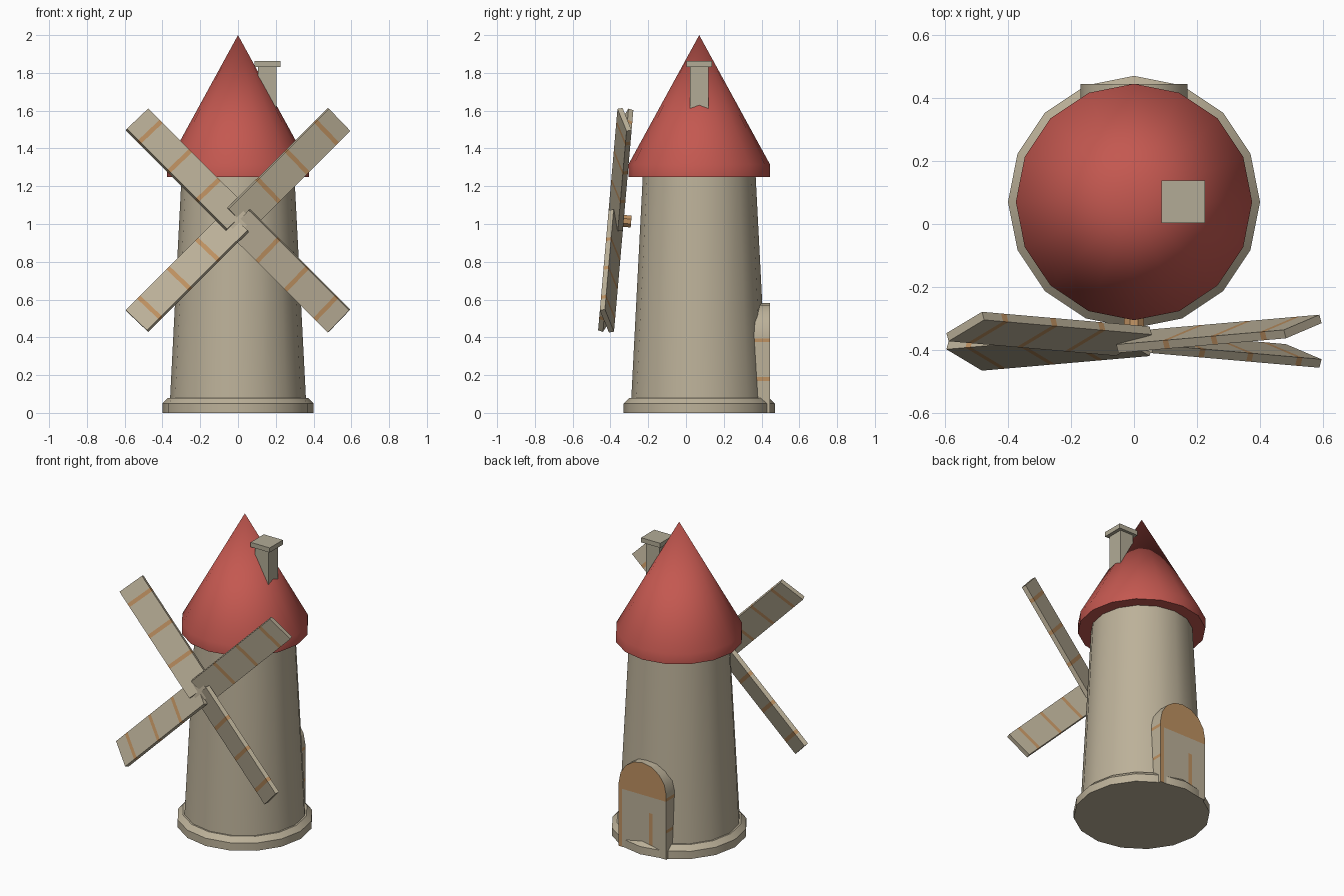
import bpy, bmesh, math
from mathutils import Matrix, Vector

if "Cube" in bpy.data.objects:
    bpy.data.objects.remove(bpy.data.objects["Cube"])

AXIS_Y = 0.07          # tower axis
SIDES = 16


def material(name, r, g, b):
    lin = lambda c: ((c / 255 + 0.055) / 1.055) ** 2.4
    m = bpy.data.materials.new(name)
    m.diffuse_color = (lin(r), lin(g), lin(b), 1)
    m.use_nodes = True
    m.node_tree.nodes["Principled BSDF"].inputs["Base Color"].default_value = m.diffuse_color
    return m


STONE = material("pale stone", 188, 177, 153)
GREY = material("grey stone", 178, 171, 150)
RED = material("red roof", 196, 88, 80)
BROWN = material("worn wood", 190, 145, 97)


def finish(name, bm, mats, smooth=True):
    bmesh.ops.recalc_face_normals(bm, faces=bm.faces)
    me = bpy.data.meshes.new(name)
    bm.to_mesh(me)
    bm.free()
    for m in mats:
        me.materials.append(m)
    ob = bpy.data.objects.new(name, me)
    bpy.context.collection.objects.link(ob)
    if smooth:
        bpy.ops.object.select_all(action='DESELECT')
        ob.select_set(True)
        bpy.context.view_layer.objects.active = ob
        bpy.ops.object.shade_smooth_by_angle(angle=math.radians(30))
    return ob


def lathe(name, profile, mat):
    bm = bmesh.new()
    vs = [bm.verts.new((r, 0, z)) for r, z in profile]
    es = [bm.edges.new(p) for p in zip(vs, vs[1:])]
    bmesh.ops.spin(bm, geom=vs + es, cent=(0, 0, 0), axis=(0, 0, 1),
                   angle=math.tau, steps=SIDES)
    bmesh.ops.remove_doubles(bm, verts=bm.verts, dist=0.0005)
    bmesh.ops.translate(bm, verts=bm.verts, vec=(0, AXIS_Y, 0))
    return finish(name, bm, [mat])


def box_bm(lo, hi):
    bm = bmesh.new()
    lo, hi = Vector(lo), Vector(hi)
    bmesh.ops.create_cube(bm, size=1, matrix=Matrix.Translation((lo + hi) / 2)
                          @ Matrix.Diagonal((*(hi - lo), 1)))
    return bm


def cut(bm, axis, value):
    n = Vector((0, 0, 0))
    n[axis] = 1
    bmesh.ops.bisect_plane(bm, geom=bm.verts[:] + bm.edges[:] + bm.faces[:],
                           plane_co=n * value, plane_no=n, dist=1e-5)


# Tower and roof
lathe("tower_base", [(0, 0), (0.4, 0), (0.4, 0.05), (0.37, 0.08), (0, 0.08)], STONE)
lathe("tower_wall", [(0, 0.07), (0.36, 0.07), (0.298, 1.27), (0, 1.27)], STONE)
lathe("roof", [(0, 1.25), (0.375, 1.25), (0.375, 1.315), (0, 2.0)], RED)

# Chimney
finish("chimney", box_bm((0.107, 0.02, 1.4), (0.203, 0.12, 1.835)), [GREY], False)
finish("chimney_cap", box_bm((0.088, 0.003, 1.832), (0.225, 0.138, 1.862)), [GREY], False)

# Arched back door with worn patches
W, SPRING = 0.17, 0.413
outline = [(W, 0), *[(W * math.cos(math.pi * i / 8), SPRING + W * math.sin(math.pi * i / 8))
                     for i in range(9)], (-W, 0)]
bm = bmesh.new()
f = bm.faces.new([bm.verts.new((x, 0.3, z)) for x, z in outline])
ext = bmesh.ops.extrude_face_region(bm, geom=[f])["geom"]
bmesh.ops.translate(bm, verts=[v for v in ext if isinstance(v, bmesh.types.BMVert)],
                    vec=(0, 0.145, 0))
for x in (0.145, -0.045, -0.07):
    cut(bm, 0, x)
for z in (0.03, 0.17, 0.19, 0.27, 0.375, 0.395):
    cut(bm, 2, z)
bmesh.ops.recalc_face_normals(bm, faces=bm.faces)
for f in bm.faces:
    c = f.calc_center_median()
    if f.normal.y > 0.9:
        f.material_index = int(c.z > 0.375 or c.x > 0.145
                               or (-0.07 < c.x < -0.045 and 0.03 < c.z < 0.27))
    elif abs(f.normal.x) > 0.9:
        f.material_index = int(0.17 < c.z < 0.19 or 0.375 < c.z < 0.395)
finish("back_door", bm, [STONE, BROWN])

# Rotor: leaning back, four pitched blades with worn bands
rotor = Matrix.Translation((0, -0.372, 1.02)) @ Matrix.Rotation(math.radians(-5), 4, 'X')
BANDS = (0.225, 0.44, 0.66)
for i in range(4):
    bm = box_bm((-0.085, -0.014, 0.005), (0.085, 0.014, 0.757))
    for b in BANDS:
        cut(bm, 2, b - 0.012)
        cut(bm, 2, b + 0.012)
    for f in bm.faces:
        z = f.calc_center_median().z
        f.material_index = int(any(abs(z - b) < 0.01 for b in BANDS))
    bm.transform(rotor @ Matrix.Rotation(math.radians(45 + 90 * i), 4, 'Y')
                 @ Matrix.Rotation(math.radians(20), 4, 'Z'))
    finish(f"blade_{i + 1}", bm, [STONE, BROWN], False)

# Hub and shaft
for name, r, y0, y1, mat in (("hub", 0.058, -0.02, 0.02, STONE),
                             ("shaft", 0.034, 0.0, 0.082, BROWN)):
    bm = bmesh.new()
    bmesh.ops.create_cone(bm, cap_ends=True, segments=8, radius1=r, radius2=r, depth=y1 - y0)
    bm.transform(rotor @ Matrix.Translation((0, (y0 + y1) / 2, 0))
                 @ Matrix.Rotation(math.pi / 2, 4, 'X') @ Matrix.Rotation(math.pi / 8, 4, 'Z'))
    finish(name, bm, [mat])
